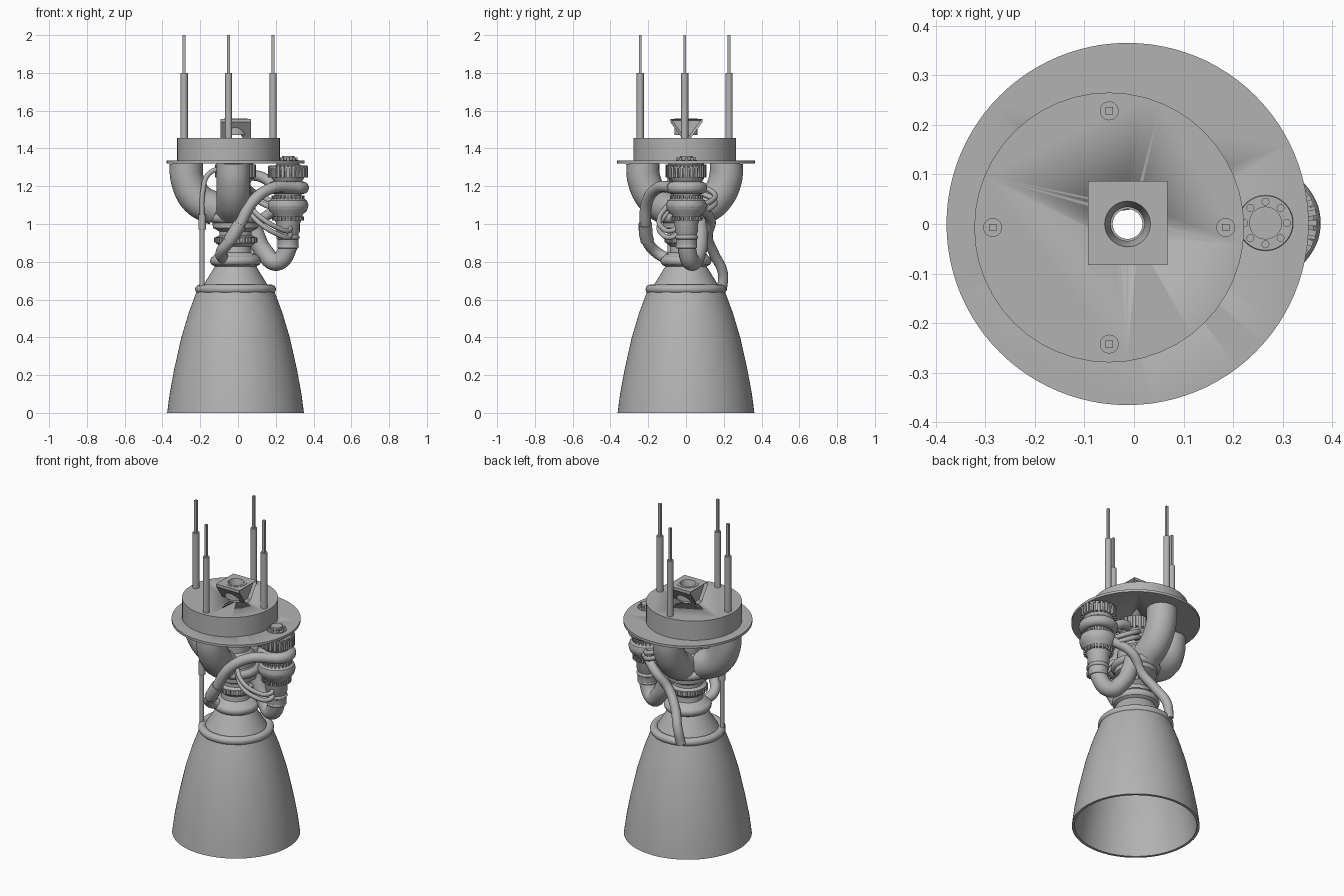
import bpy, bmesh, math
from mathutils import Matrix, Vector

cube = bpy.data.objects.get("Cube")
if cube:
    bpy.data.objects.remove(cube, do_unlink=True)

grey = bpy.data.materials.new("engine grey")
grey.use_nodes = True
grey.diffuse_color = (0.45, 0.45, 0.45, 1)
grey.node_tree.nodes["Principled BSDF"].inputs["Base Color"].default_value = grey.diffuse_color

AXIS = (-0.013, 0)
PUMP = (0.265, 0.002)
DECK = (-0.05, -0.007)


def finish(obj, smooth=True):
    obj.data.materials.clear()
    obj.data.materials.append(grey)
    bpy.ops.object.select_all(action='DESELECT')
    obj.select_set(True)
    bpy.context.view_layer.objects.active = obj
    if smooth:
        bpy.ops.object.shade_smooth_by_angle(angle=math.radians(35))
    return obj


def from_bmesh(name, bm, smooth=True):
    bmesh.ops.recalc_face_normals(bm, faces=bm.faces[:])
    mesh = bpy.data.meshes.new(name)
    bm.to_mesh(mesh)
    bm.free()
    obj = bpy.data.objects.new(name, mesh)
    bpy.context.collection.objects.link(obj)
    return finish(obj, smooth)


def lathe(name, centre, profile, segments=64):
    """Revolve a closed (radius, height) outline around a vertical axis."""
    bm = bmesh.new()
    verts = [bm.verts.new((r, 0, z)) for r, z in profile]
    edges = [bm.edges.new((a, b)) for a, b in zip(verts, verts[1:] + verts[:1])]
    bmesh.ops.spin(bm, geom=verts + edges, cent=(0, 0, 0), axis=(0, 0, 1),
                   angle=math.tau, steps=segments, use_merge=True)
    bmesh.ops.remove_doubles(bm, verts=bm.verts[:], dist=0.0002)
    bmesh.ops.translate(bm, verts=bm.verts[:], vec=(*centre, 0))
    return from_bmesh(name, bm)


def cylinder(name, centre, radius, low, high, sides=32):
    bm = bmesh.new()
    bmesh.ops.create_cone(bm, cap_ends=True, segments=sides, radius1=radius, radius2=radius,
                          depth=high - low,
                          matrix=Matrix.Translation((*centre, (low + high) / 2)))
    return from_bmesh(name, bm)


def pipe(name, points, radius, cyclic=False):
    curve = bpy.data.curves.new(name, 'CURVE')
    curve.dimensions = '3D'
    curve.bevel_depth, curve.bevel_resolution = radius, 6
    curve.resolution_u, curve.use_fill_caps = 10, True
    spline = curve.splines.new('BEZIER')
    spline.bezier_points.add(len(points) - 1)
    spline.use_cyclic_u = cyclic
    for bp, co in zip(spline.bezier_points, points):
        bp.co = co
        bp.handle_left_type = bp.handle_right_type = 'AUTO'
    obj = bpy.data.objects.new(name, curve)
    bpy.context.collection.objects.link(obj)
    bpy.ops.object.select_all(action='DESELECT')
    obj.select_set(True)
    bpy.context.view_layer.objects.active = obj
    bpy.ops.object.convert(target='MESH')
    return finish(bpy.context.view_layer.objects.active)


def ring(name, centre, z, radius, thickness):
    pts = [(centre[0] + radius * math.cos(a), centre[1] + radius * math.sin(a), z)
           for a in (i * math.tau / 12 for i in range(12))]
    return pipe(name, pts, thickness, True)


def ribs(name, centre, radius, z, count, size):
    """A circle of small blocks: size is radial, tangential, vertical."""
    bm = bmesh.new()
    for i in range(count):
        bmesh.ops.create_cube(bm, size=1, matrix=Matrix.Translation((*centre, z))
                              @ Matrix.Rotation(math.tau * i / count, 4, 'Z')
                              @ Matrix.Translation((radius, 0, 0))
                              @ Matrix.Diagonal((*size, 1)))
    return from_bmesh(name, bm, False)


# Hollow bell
wall = [(0.362, 0), (0.349, 0.1), (0.325, 0.23), (0.287, 0.4), (0.248, 0.53), (0.2, 0.66)]
lathe("bell_nozzle", AXIS, wall + [(r - 0.016, z) for r, z in reversed(wall)], 96)

# Throat and combustion chamber, with an open bore
lathe("throat_and_chamber", AXIS, [
    (0.185, 0.65), (0.168, 0.68), (0.11, 0.775), (0.128, 0.785), (0.132, 0.81), (0.11, 0.84),
    (0.085, 0.85), (0.082, 0.88), (0.105, 0.9), (0.105, 0.93), (0.085, 0.94), (0.085, 0.96),
    (0.12, 0.98), (0.125, 1.04), (0.105, 1.06), (0.105, 1.12), (0.08, 1.15), (0.08, 1.22),
    (0.095, 1.24), (0.095, 1.325), (0.03, 1.325), (0.03, 0.82), (0.09, 0.71), (0.17, 0.65)])
ring("nozzle_manifold", AXIS, 0.655, 0.19, 0.024)
ring("throat_collar", AXIS, 0.805, 0.108, 0.027)
ring("chamber_manifold", AXIS, 1.03, 0.115, 0.025)
ribs("chamber_ribs", AXIS, 0.098, 1.28, 20, (0.02, 0.015, 0.07))
ribs("chamber_lower_bolts", AXIS, 0.105, 0.915, 24, (0.02, 0.012, 0.025))

# Mounting flange and raised deck
flange = cylinder("mounting_flange", AXIS, 0.365, 1.32, 1.335, 96)
deck = cylinder("raised_deck", DECK, 0.272, 1.335, 1.455, 48)

# Wedge gimbal bracket with recessed triangular ends
bm = bmesh.new()
outline = [(-0.024, 1.455), (0.024, 1.455), (0.085, 1.54), (0.085, 1.557),
           (-0.085, 1.557), (-0.085, 1.54)]
end = bm.faces.new([bm.verts.new((-0.093, y + 0.002, z)) for y, z in outline])
extruded = bmesh.ops.extrude_face_region(bm, geom=[end], use_keep_orig=True)
bmesh.ops.translate(bm, vec=(0.161, 0, 0),
                    verts=[g for g in extruded["geom"] if isinstance(g, bmesh.types.BMVert)])
bmesh.ops.recalc_face_normals(bm, faces=bm.faces[:])
bm.normal_update()
ends = [f for f in bm.faces if abs(f.normal.x) > 0.9]
bmesh.ops.inset_individual(bm, faces=ends, thickness=0.014, depth=-0.015)
bracket = from_bmesh("gimbal_bracket", bm, False)

# Bore running down through bracket, deck and flange
bore = cylinder("bore_cutter", AXIS, 0.046, 1.25, 1.7, 48)
bore.hide_render = True
bore.hide_set(True)
for part in (flange, deck, bracket):
    cut = part.modifiers.new("bore", 'BOOLEAN')
    cut.operation, cut.object, cut.solver = 'DIFFERENCE', bore, 'EXACT'
lathe("bracket_bushing", AXIS, [(0.062, 1.47), (0.062, 1.559), (0.046, 1.559),
                               (0.034, 1.51), (0.034, 1.47)], 48)

# Four guide rods with slim square tips
for label, dx, dy in (("left", 1, 0), ("right", -1, 0), ("front", 0, -1), ("back", 0, 1)):
    spot = (DECK[0] + 0.235 * dx, DECK[1] + 0.235 * dy)
    cylinder(label + "_rod", spot, 0.019, 1.45, 1.8, 24)
    ribs(label + "_rod_tip", spot, 0, 1.9, 1, (0.015, 0.015, 0.2))

# Three large feed elbows sweeping into the chamber
for label, dx, dy, reach in (("right", -1, 0, 0.25), ("front", 0, -1, 0.222), ("back", 0, 1, 0.222)):
    path = [(reach, 1.325), (reach - 0.008, 1.23), (reach - 0.06, 1.13), (0.085, 1.075)]
    pipe(label + "_feed_elbow", [(-0.025 + d * dx, -0.007 + d * dy, z) for d, z in path], 0.088)

# Turbopump stack
lathe("turbopump", PUMP, [
    (0, 0.88), (0.055, 0.88), (0.055, 0.95), (0.062, 0.96), (0.062, 1.0), (0.07, 1.02),
    (0.078, 1.05), (0.1, 1.07), (0.108, 1.1), (0.1, 1.125), (0.072, 1.14), (0.072, 1.16),
    (0.1, 1.175), (0.1, 1.205), (0.07, 1.22), (0.08, 1.235), (0.088, 1.25), (0.098, 1.3),
    (0.06, 1.315), (0.055, 1.34), (0.033, 1.34), (0.033, 1.36), (0, 1.36)], 48)
ring("pump_volute", PUMP, 1.192, 0.078, 0.033)
ring("pump_lower_volute", PUMP, 1.098, 0.08, 0.027)
ribs("pump_crown_ribs", PUMP, 0.092, 1.275, 24, (0.026, 0.014, 0.058))
ribs("pump_crown_lip", PUMP, 0.094, 1.303, 30, (0.02, 0.012, 0.012))
ribs("pump_waist_bolts", PUMP, 0.076, 1.14, 24, (0.022, 0.01, 0.02))
ribs("pump_lower_bolts", PUMP, 0.074, 1.03, 24, (0.022, 0.01, 0.022))
ring("pump_outlet_collar", PUMP, 0.93, 0.05, 0.012)
for i in range(8):
    a = math.tau * i / 8
    cylinder("pump_cap_bolt", (PUMP[0] + 0.043 * math.cos(a), PUMP[1] + 0.043 * math.sin(a)),
             0.008, 1.33, 1.352, 12)

# Discharge pipe curling under the pump
pipe("pump_discharge", [(0.265, 0.002, 0.95), (0.262, 0.005, 0.87), (0.205, 0.03, 0.8),
                        (0.14, 0.06, 0.85), (0.09, 0.07, 0.95), (0.07, 0.07, 1.02)], 0.048)
ring("discharge_joint", (0.265, 0.002), 0.88, 0.047, 0.01)

# Large bypass pipe across the front
pipe("front_bypass", [(0.3, -0.075, 1.195), (0.18, -0.15, 1.19), (0.08, -0.205, 1.12),
                      (0.01, -0.215, 1.0), (-0.045, -0.205, 0.91), (-0.09, -0.15, 0.845),
                      (-0.07, -0.08, 0.81)], 0.03)
pipe("front_bypass_sleeve", [(0.01, -0.215, 1.0), (-0.02, -0.213, 0.95), (-0.045, -0.205, 0.91)], 0.036)

# Back coolant pipe
pipe("back_coolant_pipe", [(-0.1, 0.19, 0.65), (-0.08, 0.195, 0.74), (-0.03, 0.15, 0.84),
                           (0.04, 0.115, 0.93), (0.12, 0.13, 1.02), (0.23, 0.075, 1.09)], 0.027)

# Slim coolant line with its coupling
pipe("side_line", [(-0.19, -0.085, 0.66), (-0.19, -0.085, 0.85), (-0.19, -0.085, 1.03),
                   (-0.185, -0.09, 1.18), (-0.16, -0.08, 1.26), (-0.09, -0.05, 1.3)], 0.013)
cylinder("side_line_coupling", (-0.19, -0.085), 0.02, 0.97, 1.05, 20)

# Thin hoses between chamber and pump
for i in range(2):
    s = 0.035 * i
    pipe("front_hose", [(0.06, -0.1, 1.06 + s), (0.12, -0.14, 1.0 + s), (0.2, -0.13, 0.95 + s),
                        (0.27, -0.075, 0.93 + s), (0.275, -0.03, 0.96 + s)], 0.013)
    pipe("back_hose", [(0.05, 0.08, 1.2 - s), (0.1, 0.15, 1.16 - s), (0.18, 0.13, 1.12 - s),
                       (0.23, 0.06, 1.1 - s)], 0.014)
pipe("upper_crossover", [(0.05, 0.03, 1.26), (0.12, 0.04, 1.25), (0.2, 0.02, 1.2)], 0.028)
